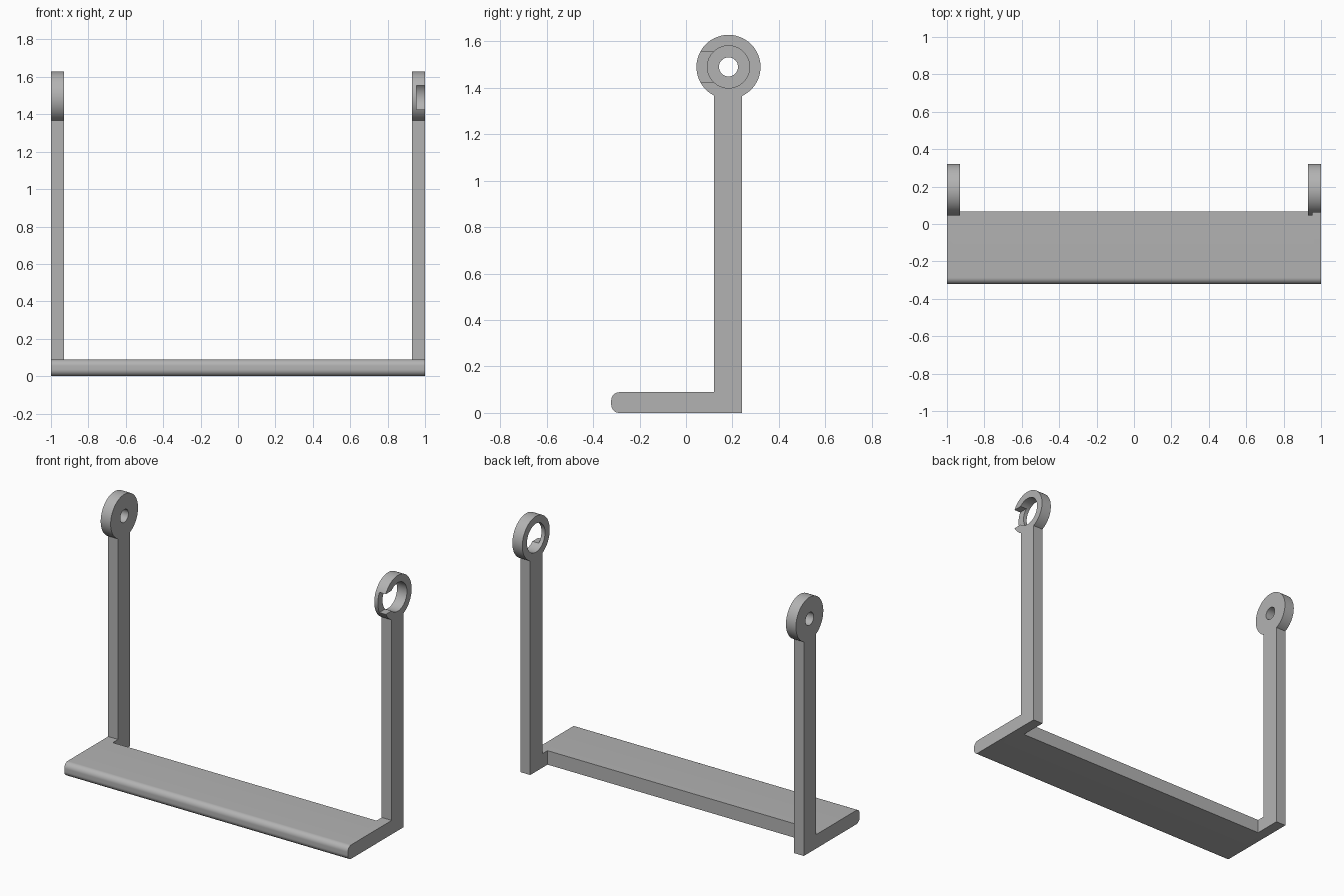
import bpy, bmesh
from math import sin, cos, pi, asin, radians

cube = bpy.data.objects.get("Cube")
if cube:
    bpy.data.objects.remove(cube, do_unlink=True)

FRONT, POST_FRONT, POST_BACK = -0.322, 0.12, 0.241
THICK, EDGE_R = 0.089, 0.035
EYE_Y, EYE_Z, EYE_R = 0.183, 1.490, 0.138
ARM_IN = 0.93          # inner face of each arm
PLATE_BACK = 0.067


def arc(cy, cz, r, a0, a1, n):
    """Points of an arc in the side plane."""
    return [(cy + r * cos(a0 + (a1 - a0) * i / n),
             cz + r * sin(a0 + (a1 - a0) * i / n)) for i in range(n + 1)]


def extrude(name, profile, x0, x1):
    """Solid made from a side profile swept along x."""
    bm = bmesh.new()
    face = bm.faces.new([bm.verts.new((x0, y, z)) for y, z in profile])
    new = bmesh.ops.extrude_face_region(bm, geom=[face])["geom"]
    bmesh.ops.translate(bm, vec=(x1 - x0, 0, 0),
                        verts=[v for v in new if isinstance(v, bmesh.types.BMVert)])
    bmesh.ops.recalc_face_normals(bm, faces=bm.faces)
    mesh = bpy.data.meshes.new(name)
    bm.to_mesh(mesh)
    bm.free()
    obj = bpy.data.objects.new(name, mesh)
    bpy.context.collection.objects.link(obj)
    return obj


def cut(obj, cutter):
    """Subtract the cutter and remove it."""
    mod = obj.modifiers.new("cut", "BOOLEAN")
    mod.operation, mod.solver, mod.object = "DIFFERENCE", "EXACT", cutter
    bpy.context.view_layer.objects.active = obj
    bpy.ops.object.modifier_apply(modifier=mod.name)
    bpy.data.objects.remove(cutter, do_unlink=True)


def circle(r, n):
    return arc(EYE_Y, EYE_Z, r, 0, 2 * pi, n)[:-1]


# Side outline: foot with rounded front edge, post, round eye on top
a_back = -asin(1) + asin((POST_BACK - EYE_Y) / EYE_R)
a_front = 3 * pi / 2 - asin((EYE_Y - POST_FRONT) / EYE_R)
outline = [(POST_BACK, 0)]
outline += arc(EYE_Y, EYE_Z, EYE_R, a_back, a_front, 80)
outline += [(POST_FRONT, THICK)]
outline += arc(FRONT + EDGE_R, THICK - EDGE_R, EDGE_R, pi / 2, pi, 12)
outline += arc(FRONT + EDGE_R, EDGE_R, EDGE_R, pi, 3 * pi / 2, 12)
bracket = extrude("bracket", outline, -1, 1)

# Clear the space between the two arms, leaving the plate
gap = [(PLATE_BACK, -0.1), (0.5, -0.1), (0.5, 2), (-0.1, 2), (-0.1, 0.3), (PLATE_BACK, 0.3)]
cut(bracket, extrude("gap_cutter", gap, -ARM_IN, ARM_IN))

# Small pivot hole on the right, large one with an open slot on the left
cut(bracket, extrude("small_hole_cutter", circle(0.041, 48), -1.1, -0.8))
cut(bracket, extrude("large_hole_cutter", circle(0.091, 64), 0.8, 1.1))
slot = [(-0.1, 1.425), (EYE_Y, 1.425), (EYE_Y, 1.554), (-0.1, 1.554)]
cut(bracket, extrude("slot_cutter", slot, 0.955, 1.1))

# Single grey material
grey = bpy.data.materials.new("light grey")
grey.use_nodes = True
colour = (0.45, 0.45, 0.45, 1)
grey.diffuse_color = colour
grey.node_tree.nodes["Principled BSDF"].inputs["Base Color"].default_value = colour
bracket.data.materials.clear()
bracket.data.materials.append(grey)

bpy.ops.object.select_all(action="DESELECT")
bracket.select_set(True)
bpy.context.view_layer.objects.active = bracket
bpy.ops.object.shade_smooth_by_angle(angle=radians(30))
